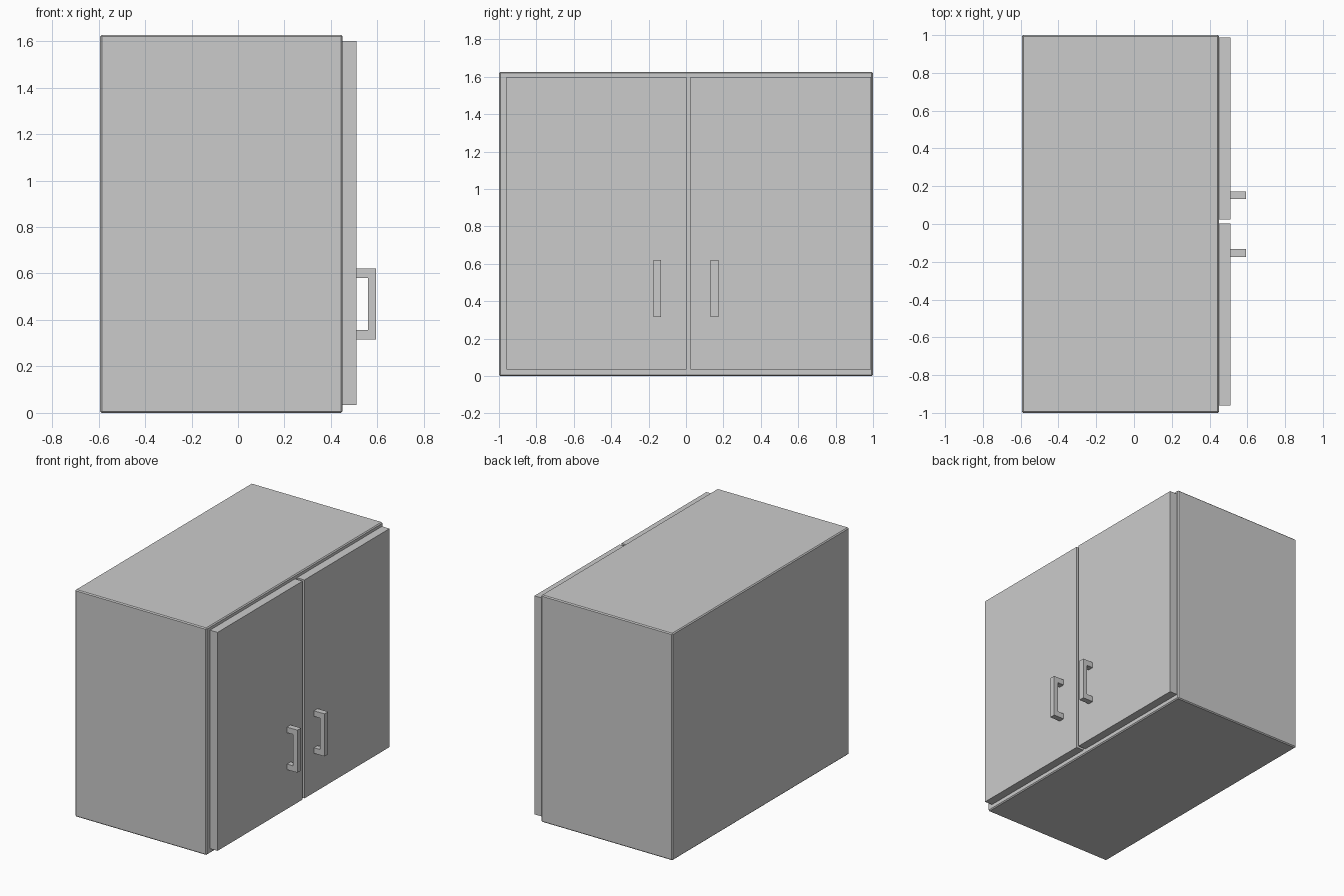
import bpy
import bmesh

if "Cube" in bpy.data.objects:
    bpy.data.objects.remove(bpy.data.objects["Cube"])


def finish(name, bm, bevel=0.0):
    bmesh.ops.recalc_face_normals(bm, faces=bm.faces)
    mesh = bpy.data.meshes.new(name)
    bm.to_mesh(mesh)
    bm.free()
    obj = bpy.data.objects.new(name, mesh)
    bpy.context.collection.objects.link(obj)
    if bevel:
        mod = obj.modifiers.new("edge_chamfer", 'BEVEL')
        mod.width = bevel
        mod.segments = 1
    return obj


def box(name, lo, hi, bevel=0.0):
    bm = bmesh.new()
    bmesh.ops.create_cube(bm, size=1)
    for v in bm.verts:
        v.co = [(a + b) / 2 + c * (b - a) for a, b, c in zip(lo, hi, v.co)]
    return finish(name, bm, bevel)


def extrude_y(name, profile, y0, y1):
    bm = bmesh.new()
    face = bm.faces.new([bm.verts.new((x, y0, z)) for x, z in profile])
    ext = bmesh.ops.extrude_face_region(bm, geom=[face])
    verts = [g for g in ext["geom"] if isinstance(g, bmesh.types.BMVert)]
    bmesh.ops.translate(bm, verts=verts, vec=(0, y1 - y0, 0))
    return finish(name, bm)


# Cabinet body with finely chamfered edges
box("cabinet_body", (-0.593, -1.0, 0.0), (0.45, 1.0, 1.627), 0.007)

# Two doors with a narrow gap between them
for side, y0, y1 in (("left", -0.96, 0.003), ("right", 0.024, 0.988)):
    box(side + "_door", (0.449, y0, 0.034), (0.51, y1, 1.6))

# C-shaped pull handles
pull = [(0.509, 0.316), (0.593, 0.316), (0.593, 0.621), (0.509, 0.621),
        (0.509, 0.581), (0.559, 0.581), (0.559, 0.356), (0.509, 0.356)]
for side, y0, y1 in (("left", -0.174, -0.133), ("right", 0.132, 0.173)):
    extrude_y(side + "_handle", pull, y0, y1)
